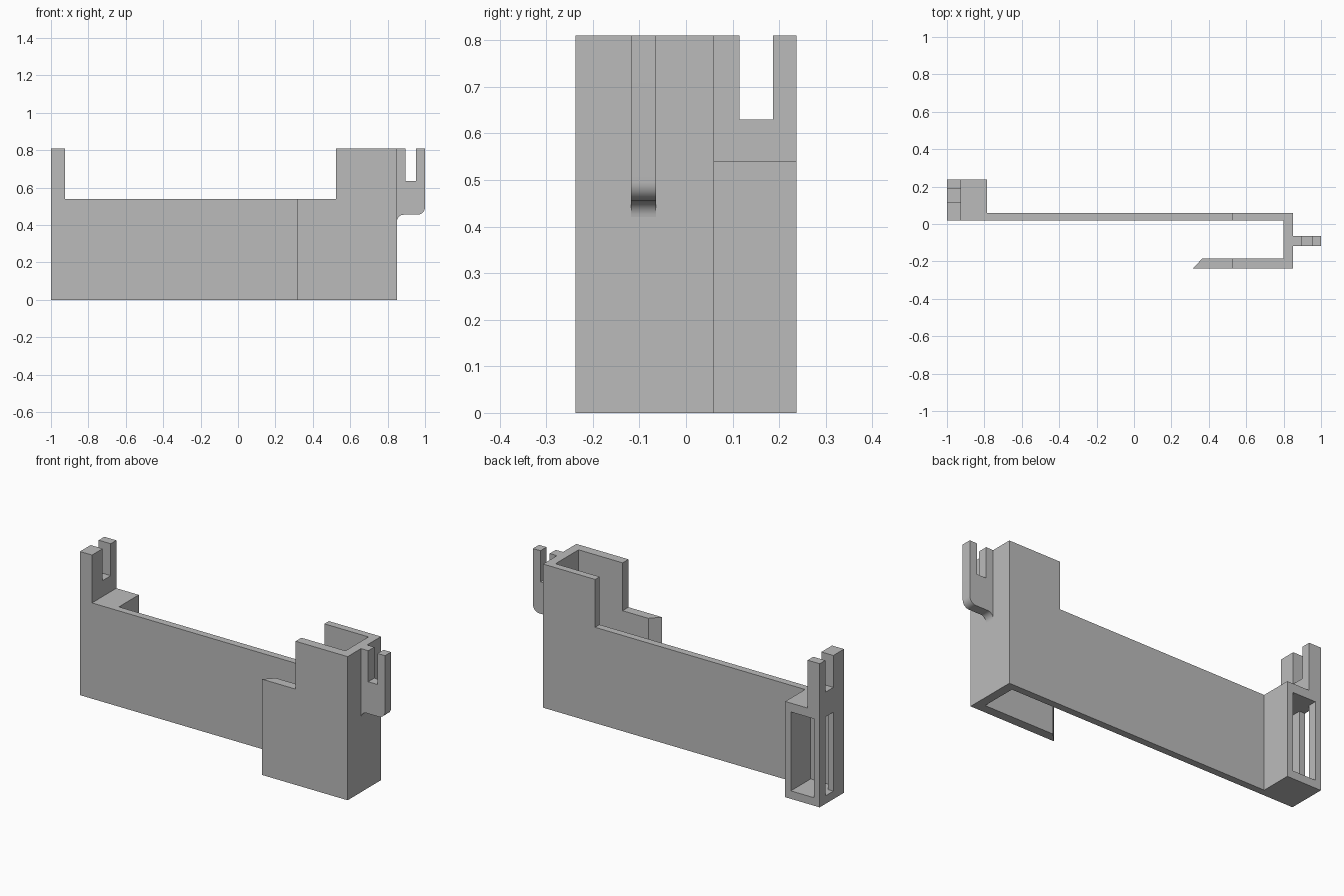
import bpy, bmesh, math
from mathutils import Vector

if "Cube" in bpy.data.objects:
    bpy.data.objects.remove(bpy.data.objects["Cube"], do_unlink=True)

grey = bpy.data.materials.new("plain grey")
grey.use_nodes = True
GREY = (0.5, 0.5, 0.5, 1)
grey.diffuse_color = GREY
grey.node_tree.nodes["Principled BSDF"].inputs["Base Color"].default_value = GREY


def prism(name, outline, direction):
    """Extrude a flat outline along a direction into a solid."""
    bm = bmesh.new()
    face = bm.faces.new([bm.verts.new(p) for p in outline])
    moved = bmesh.ops.extrude_face_region(bm, geom=[face], use_keep_orig=True)["geom"]
    verts = [v for v in moved if isinstance(v, bmesh.types.BMVert)]
    bmesh.ops.translate(bm, verts=verts, vec=Vector(direction))
    bmesh.ops.recalc_face_normals(bm, faces=bm.faces)
    mesh = bpy.data.meshes.new(name)
    bm.to_mesh(mesh)
    bm.free()
    mesh.materials.append(grey)
    obj = bpy.data.objects.new(name, mesh)
    bpy.context.collection.objects.link(obj)
    return obj


def activate(obj):
    bpy.ops.object.select_all(action="DESELECT")
    obj.select_set(True)
    bpy.context.view_layer.objects.active = obj


def cut_box(target, x, y, z):
    """Remove a box, given by its ranges, from the target."""
    corners = [(x[0], y[0], z[0]), (x[1], y[0], z[0]),
               (x[1], y[1], z[0]), (x[0], y[1], z[0])]
    cutter = prism("cutter", corners, (0, 0, z[1] - z[0]))
    cutter.hide_render = True
    mod = target.modifiers.new("cut", "BOOLEAN")
    mod.operation = "DIFFERENCE"
    mod.solver = "EXACT"
    mod.object = cutter
    activate(target)
    bpy.ops.object.modifier_apply(modifier=mod.name)
    bpy.data.objects.remove(cutter, do_unlink=True)


def arc(cx, cz, r, start, end, steps=8):
    angles = [math.radians(start + (end - start) * i / steps) for i in range(steps + 1)]
    return [(cx + r * math.cos(a), cz + r * math.sin(a)) for a in angles]


TOP, RAIL = 0.81, 0.54

# Body: long panel, channel at one end and end block at the other
plan = [(-1, 0.02), (0.8, 0.02), (0.8, -0.185), (0.365, -0.185), (0.315, -0.237),
        (0.85, -0.237), (0.85, 0.06), (-0.785, 0.06), (-0.785, 0.237), (-1, 0.237)]
body = prism("bracket_body", [(x, y, 0) for x, y in plan], (0, 0, TOP))

# Lowered middle, post slot, pocket in the end block and its side window
slot_y = (0.115, 0.187)
cut_box(body, (-0.925, 0.525), (-1, 1), (RAIL, 1))
cut_box(body, (-1.1, -0.9), slot_y, (0.63, 1))
cut_box(body, (-0.965, -0.82), (0.06, 0.4), (0.045, 0.49))
cut_box(body, (-1.1, -0.9), slot_y, (0.045, 0.49))

# Forked hook with a rounded lower corner and a fillet against the wall
profile = [(0.85, TOP)] + arc(0.885, 0.42, 0.035, 180, 90) + arc(0.96, 0.495, 0.04, -90, 0)
profile += [(1, TOP), (0.953, TOP), (0.953, 0.635), (0.895, 0.635), (0.895, TOP)]
hook = prism("forked_hook", [(x, -0.118, z) for x, z in profile], (0, 0.054, 0))
activate(hook)
bpy.ops.object.shade_smooth_by_angle(angle=math.radians(30))
